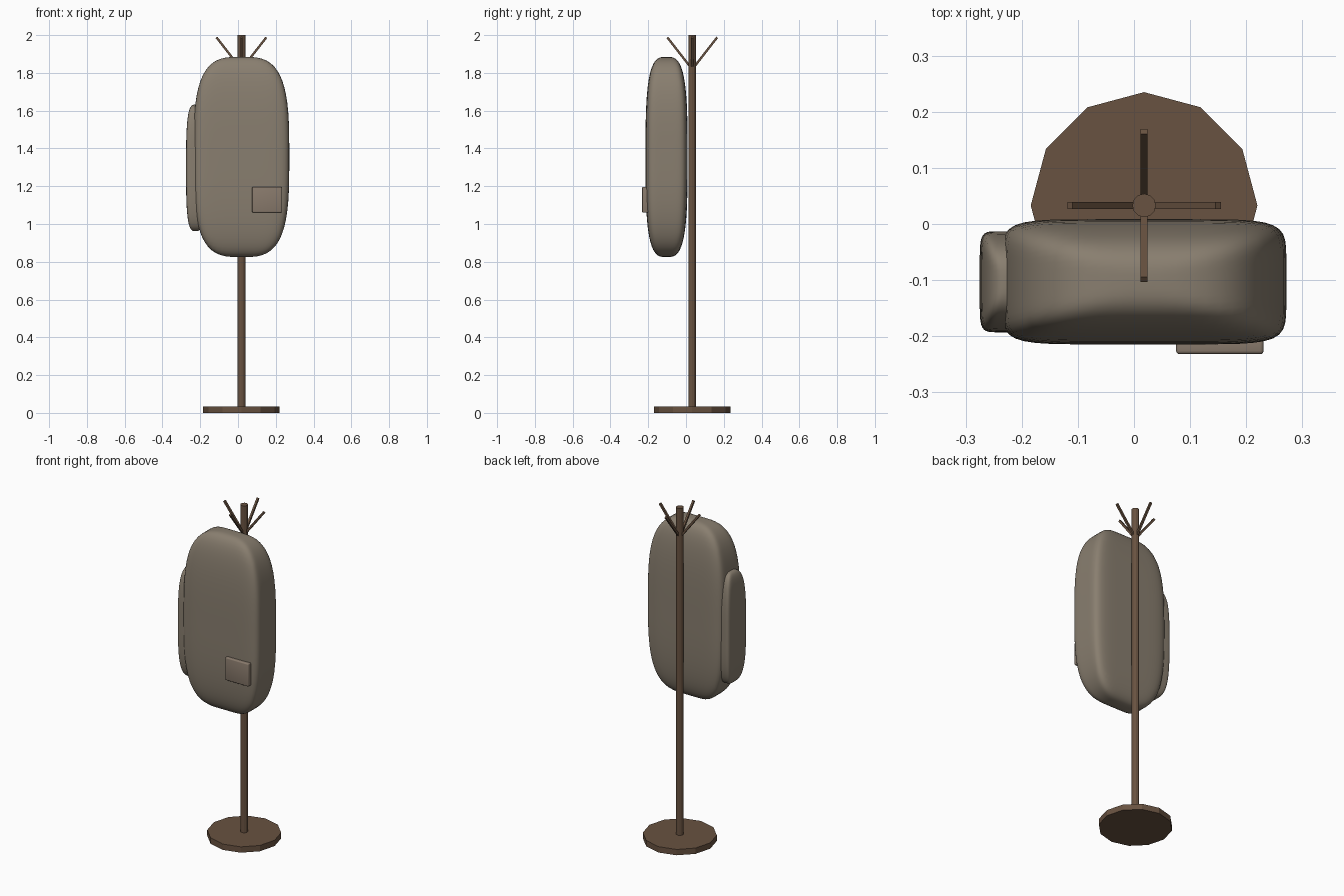
import bpy, bmesh, math
from mathutils import Vector, Matrix

if "Cube" in bpy.data.objects:
    bpy.data.objects.remove(bpy.data.objects["Cube"])


def material(name, rgb):
    m = bpy.data.materials.new(name)
    m.use_nodes = True
    m.diffuse_color = (*rgb, 1)
    m.node_tree.nodes["Principled BSDF"].inputs["Base Color"].default_value = (*rgb, 1)
    return m


wood = material("brown wood", (0.14, 0.085, 0.052))
fabric = material("taupe fabric", (0.25, 0.21, 0.16))
patch = material("pocket fabric", (0.25, 0.195, 0.15))

AXIS = Vector((0.018, 0.033, 0))  # centre line of the stand


def finish(bm, name, mat, smooth=True):
    mesh = bpy.data.meshes.new(name)
    bm.to_mesh(mesh)
    bm.free()
    mesh.materials.append(mat)
    obj = bpy.data.objects.new(name, mesh)
    bpy.context.collection.objects.link(obj)
    if smooth:
        bpy.ops.object.select_all(action='DESELECT')
        obj.select_set(True)
        bpy.context.view_layer.objects.active = obj
        bpy.ops.object.shade_smooth_by_angle(angle=math.radians(40))
    return obj


def cylinder(name, radius, z0, z1):
    bm = bmesh.new()
    at = Matrix.Translation(AXIS + Vector((0, 0, (z0 + z1) / 2)))
    bmesh.ops.create_cone(bm, cap_ends=True, segments=12, radius1=radius,
                          radius2=radius, depth=z1 - z0, matrix=at)
    return finish(bm, name, wood, smooth=False)


def box(name, lo, hi, mat, bevel):
    lo, hi = Vector(lo), Vector(hi)
    bm = bmesh.new()
    bmesh.ops.create_cube(bm, size=1)
    for v in bm.verts:
        v.co = (lo + hi) / 2 + v.co * (hi - lo)
    bmesh.ops.bevel(bm, geom=bm.edges[:], offset=bevel, segments=3,
                    profile=0.5, affect='EDGES')
    return finish(bm, name, mat)


def cushion(name, centre, half, mat, corner, dome):
    """Soft block: corner sets the plan squareness, dome the end roundness."""
    bm = bmesh.new()
    bmesh.ops.create_cube(bm, size=2)
    bmesh.ops.subdivide_edges(bm, edges=bm.edges[:], cuts=17, use_grid_fill=True)
    for v in bm.verts:
        x, y, z = (abs(c) for c in v.co)
        plan = (x ** corner + y ** corner) ** (dome / corner)
        v.co /= (plan + z ** dome) ** (1 / dome)
        v.co = Vector(centre) + v.co * Vector(half)
    return finish(bm, name, mat)


# Stand
cylinder("base_disc", 0.202, 0, 0.035)
cylinder("pole", 0.021, 0.035, 2.0)

# Four slanted hooks around the pole top
for i in range(4):
    spin = Matrix.Rotation(i * math.pi / 2, 3, 'Z')
    start = AXIS + spin @ Vector((0.015, 0, 1.838))
    end = AXIS + spin @ Vector((0.132, 0, 1.988))
    along = (end - start).normalized()
    side = spin @ Vector((0, 1, 0))
    frame = Matrix((side, along.cross(side), along)).transposed()
    size = Vector((0.012, 0.012, (end - start).length))
    hook = bmesh.new()
    bmesh.ops.create_cube(hook, size=1)
    for v in hook.verts:
        v.co = (start + end) / 2 + frame @ (v.co * size)
    finish(hook, "hook_%d" % (i + 1), wood, smooth=False)

# Hanging bag, its side pouch and front patch
cushion("bag_body", (0.018, -0.103, 1.355), (0.2535, 0.1115, 0.53), fabric, 7, 3.3)
cushion("side_pouch", (-0.225, -0.103, 1.297), (0.05, 0.09, 0.335), fabric, 7, 3.3)
box("front_patch", (0.075, -0.232, 1.06), (0.231, -0.2, 1.197), patch, 0.006)
